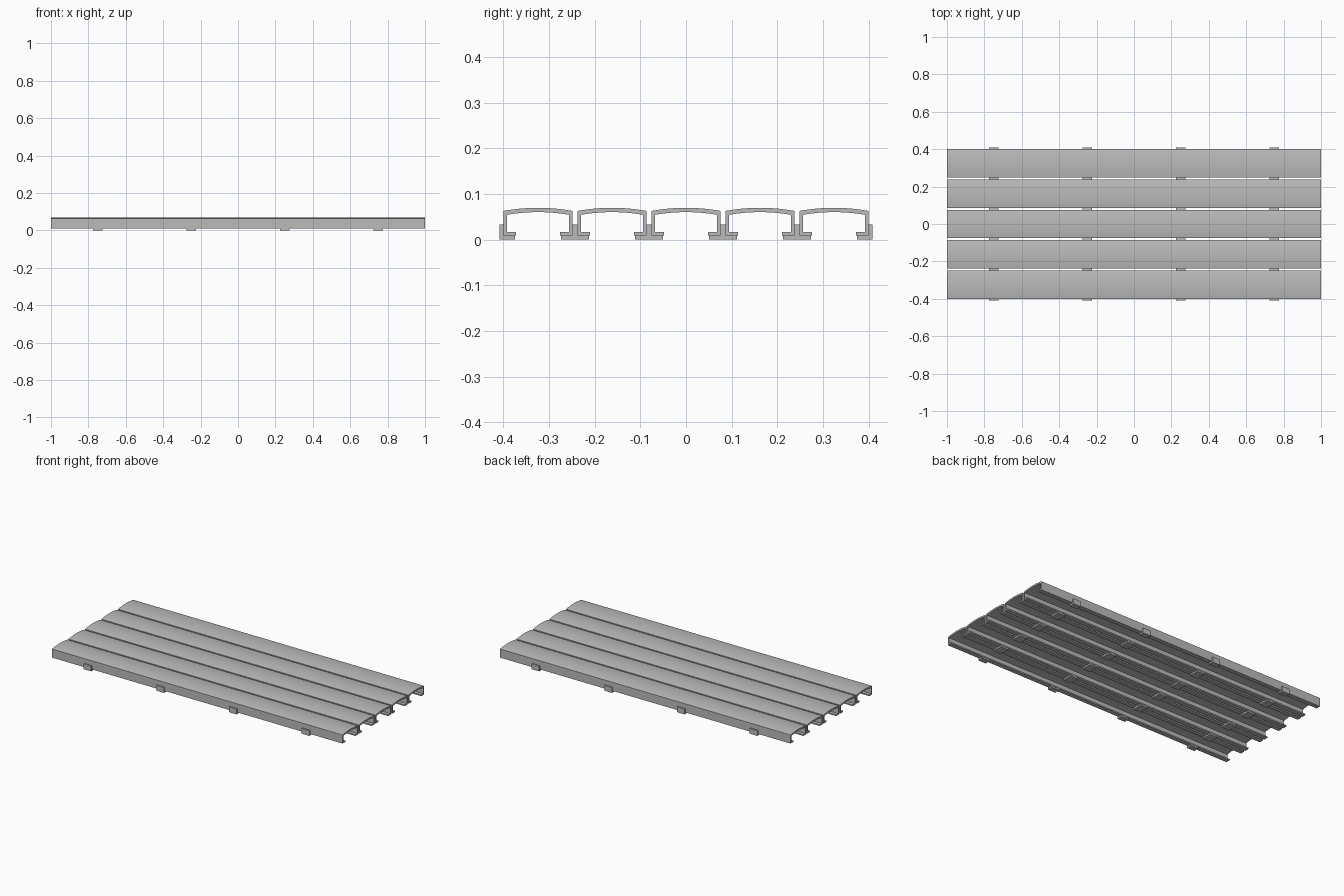
import bpy, bmesh, math

cube = bpy.data.objects.get("Cube")
if cube:
    bpy.data.objects.remove(cube, do_unlink=True)

PITCH = 0.162      # spacing between slats
HALF = 0.076       # half width of a slat
WALL = 0.008       # sheet thickness
FLANGE = 0.028     # width of the inward bottom lip
BASE = 0.009       # underside of the slats
GAP = PITCH / 2 - HALF

grey = bpy.data.materials.new("light grey metal")
grey.use_nodes = True
colour = (0.5, 0.5, 0.5, 1)
grey.diffuse_color = colour
grey.node_tree.nodes["Principled BSDF"].inputs["Base Color"].default_value = colour


def extrude_profile(name, points, x, length, y=0.0):
    """Extrude a closed (y, z) outline along x, centred on x."""
    bm = bmesh.new()
    verts = [bm.verts.new((-length / 2, py, pz)) for py, pz in points]
    face = bm.faces.new(verts)
    ret = bmesh.ops.extrude_face_region(bm, geom=[face])
    moved = [g for g in ret["geom"] if isinstance(g, bmesh.types.BMVert)]
    bmesh.ops.translate(bm, verts=moved, vec=(length, 0, 0))
    bmesh.ops.recalc_face_normals(bm, faces=bm.faces)
    mesh = bpy.data.meshes.new(name)
    bm.to_mesh(mesh)
    bm.free()
    mesh.materials.append(grey)
    obj = bpy.data.objects.new(name, mesh)
    obj.location = (x, y, 0)
    bpy.context.collection.objects.link(obj)
    return obj


def crown(half, edge_z, rise, steps=16):
    """Shallow arch from -half to +half."""
    ts = [-1 + 2 * i / steps for i in range(steps + 1)]
    return [(half * t, edge_z + rise * (1 - t * t)) for t in ts]


# Slats: arched channel with inward lips
inner = HALF - WALL
lip = HALF - FLANGE
right_leg = [(HALF, BASE), (lip, BASE), (lip, BASE + WALL), (inner, BASE + WALL)]
left_leg = [(-y, z) for y, z in reversed(right_leg)]
slat = (crown(HALF, 0.0625, 0.007) + right_leg
        + crown(inner, 0.054, 0.006)[::-1] + left_leg)
for i in range(-2, 3):
    obj = extrude_profile(f"slat_{i + 3}", slat, 0, 2, i * PITCH)
    bpy.ops.object.select_all(action="DESELECT")
    obj.select_set(True)
    bpy.context.view_layer.objects.active = obj
    bpy.ops.object.shade_smooth_by_angle(angle=math.radians(30))

# Clips: T-shaped between slats, L-shaped along the outer edges
FOOT = GAP + FLANGE - 0.002
STEM_TOP = 0.033
tee = [(-FOOT, 0), (FOOT, 0), (FOOT, BASE), (GAP, BASE),
       (GAP, STEM_TOP), (-GAP, STEM_TOP), (-GAP, BASE), (-FOOT, BASE)]
edge = 2 * PITCH + HALF
ell = [(edge + WALL, 0), (edge + WALL, STEM_TOP), (edge, STEM_TOP),
       (edge, BASE), (edge - FLANGE + 0.002, BASE), (edge - FLANGE + 0.002, 0)]
for n, x in enumerate((-0.75, -0.25, 0.25, 0.75), 1):
    for k in range(4):
        extrude_profile(f"joint_clip_{n}_{k + 1}", tee, x, 0.052, (k - 1.5) * PITCH)
    extrude_profile(f"back_edge_clip_{n}", ell, x, 0.052)
    extrude_profile(f"front_edge_clip_{n}", [(-y, z) for y, z in ell], x, 0.052)
